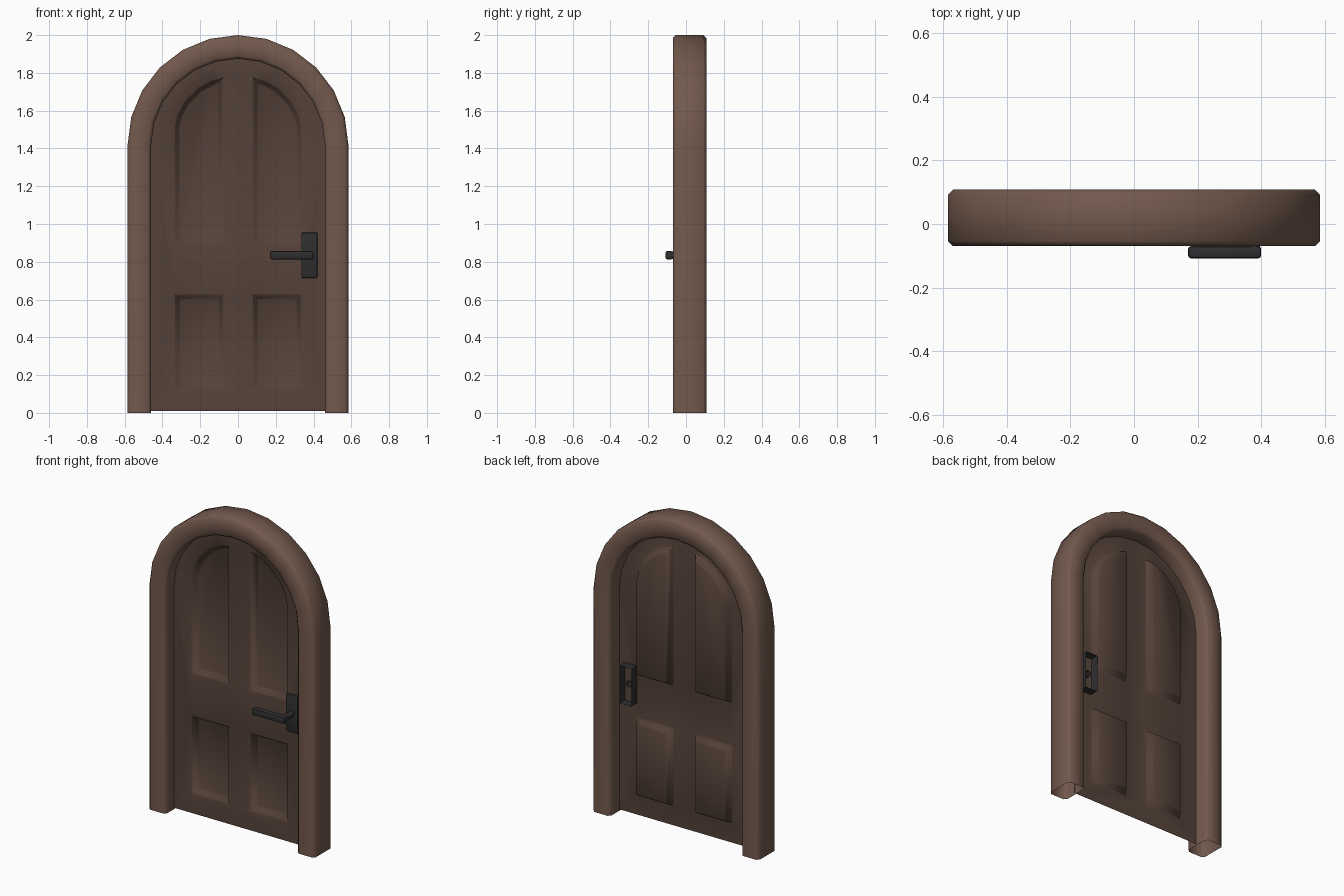
import bpy, bmesh
from math import sin, cos, pi, sqrt
from mathutils import Matrix, Vector

if "Cube" in bpy.data.objects:
    bpy.data.objects.remove(bpy.data.objects["Cube"])

SPRING = 1.415   # height where the arch starts


def material(name, rgb):
    m = bpy.data.materials.new(name)
    m.diffuse_color = (*rgb, 1)
    m.use_nodes = True
    m.node_tree.nodes["Principled BSDF"].inputs["Base Color"].default_value = m.diffuse_color
    return m


FRAME = material("frame_wood", (0.17, 0.10, 0.073))
DOOR = material("door_wood", (0.092, 0.055, 0.041))
METAL = material("dark_metal", (0.028, 0.028, 0.03))


def finish(bm, name, mat, angle):
    me = bpy.data.meshes.new(name)
    bm.to_mesh(me)
    bm.free()
    ob = bpy.data.objects.new(name, me)
    bpy.context.collection.objects.link(ob)
    me.materials.append(mat)
    bpy.ops.object.select_all(action='DESELECT')
    ob.select_set(True)
    bpy.context.view_layer.objects.active = ob
    bpy.ops.object.shade_smooth_by_angle(angle=angle * pi / 180)
    return ob


def arch(r, bottom, segs=12):
    """Points of a round-topped outline as (x, z), right foot to left foot."""
    top = [(r * cos(pi * i / segs), SPRING + r * sin(pi * i / segs)) for i in range(segs + 1)]
    return [(r, bottom)] + top + [(-r, bottom)]


# Frame: chamfered section swept round the arch, open at the feet
ro, ri, yf, yb, c = 0.585, 0.46, -0.07, 0.108, 0.016
section = [(ri + c, yf), (ro - c, yf), (ro, yf + c), (ro, yb - c),
           (ro - c, yb), (ri + c, yb), (ri, yb - c), (ri, yf + c)]
bm = bmesh.new()
rails = [[bm.verts.new((x, y, z)) for x, z in arch(r, 0)] for r, y in section]
for a, b in zip(rails, rails[1:] + rails[:1]):
    for i in range(len(a) - 1):
        bm.faces.new((a[i], a[i + 1], b[i + 1], b[i]))
bmesh.ops.recalc_face_normals(bm, faces=bm.faces)
finish(bm, "door_frame", FRAME, 50)

# Door leaf: one thin sheet with four panels pressed towards the back
Y = 0.013
bm = bmesh.new()


def loop(points):
    vs = [bm.verts.new((x, Y, z)) for x, z in points]
    es = [bm.edges.new((vs[i - 1], vs[i])) for i in range(len(vs))]
    return vs, es


x0, x1 = 0.075, 0.338
lower = [(x0, 0.13), (x1, 0.13), (x1, 0.63), (x0, 0.63)]
upper = [(x0, 0.895), (x1, 0.895), (x1, 1.51), (0.325, 1.575), (0.285, 1.65),
         (0.21, 1.725), (0.14, 1.762), (x0, 1.78)]
outline, edges = loop(arch(0.463, 0.01))
panels = []
for s in (1, -1):
    for shape in (lower, upper):
        vs, es = loop([(s * x, z) for x, z in shape])
        panels.append(vs)
        edges += es
bmesh.ops.triangle_fill(bm, edges=edges, use_beauty=True, normal=(0, -1, 0))
faces = [bm.faces.new(vs) for vs in panels]
bmesh.ops.recalc_face_normals(bm, faces=bm.faces)
if sum(f.normal.y * f.calc_area() for f in bm.faces) > 0:
    bmesh.ops.reverse_faces(bm, faces=bm.faces)
for f in faces:
    for step, depth in ((0.006, 0.005), (0.018, 0.03), (0.007, 0.005)):
        bmesh.ops.inset_region(bm, faces=[f], thickness=step, use_even_offset=True)
        for v in f.verts:
            v.co.y += depth
finish(bm, "door_leaf", DOOR, 60)


def box(name, lo, hi, bevel, open_back=False):
    lo, hi = Vector(lo), Vector(hi)
    bm = bmesh.new()
    bmesh.ops.create_cube(bm, size=1, matrix=Matrix.Translation((lo + hi) / 2)
                          @ Matrix.Diagonal((*(hi - lo), 1)))
    if open_back:
        back = [f for f in bm.faces if f.normal.y > 0.9]
        bmesh.ops.delete(bm, geom=back, context='FACES')
    es = [e for e in bm.edges if not e.is_boundary]
    bmesh.ops.bevel(bm, geom=es, offset=bevel, segments=2, profile=0.5, affect='EDGES')
    return finish(bm, name, METAL, 40)


# Handle: back plate hollow at the rear, lever, and the neck joining them
box("handle_plate", (0.335, 0.0, 0.715), (0.42, 0.068, 0.955), 0.006, True)
box("handle_lever", (0.17, -0.108, 0.813), (0.4, -0.07, 0.857), 0.009)
bm = bmesh.new()
bmesh.ops.create_cone(bm, segments=12, radius1=0.019, radius2=0.019, depth=0.12,
                      matrix=Matrix.Translation((0.377, -0.025, 0.835))
                      @ Matrix.Rotation(pi / 2, 4, 'X'))
finish(bm, "handle_neck", METAL, 40)
